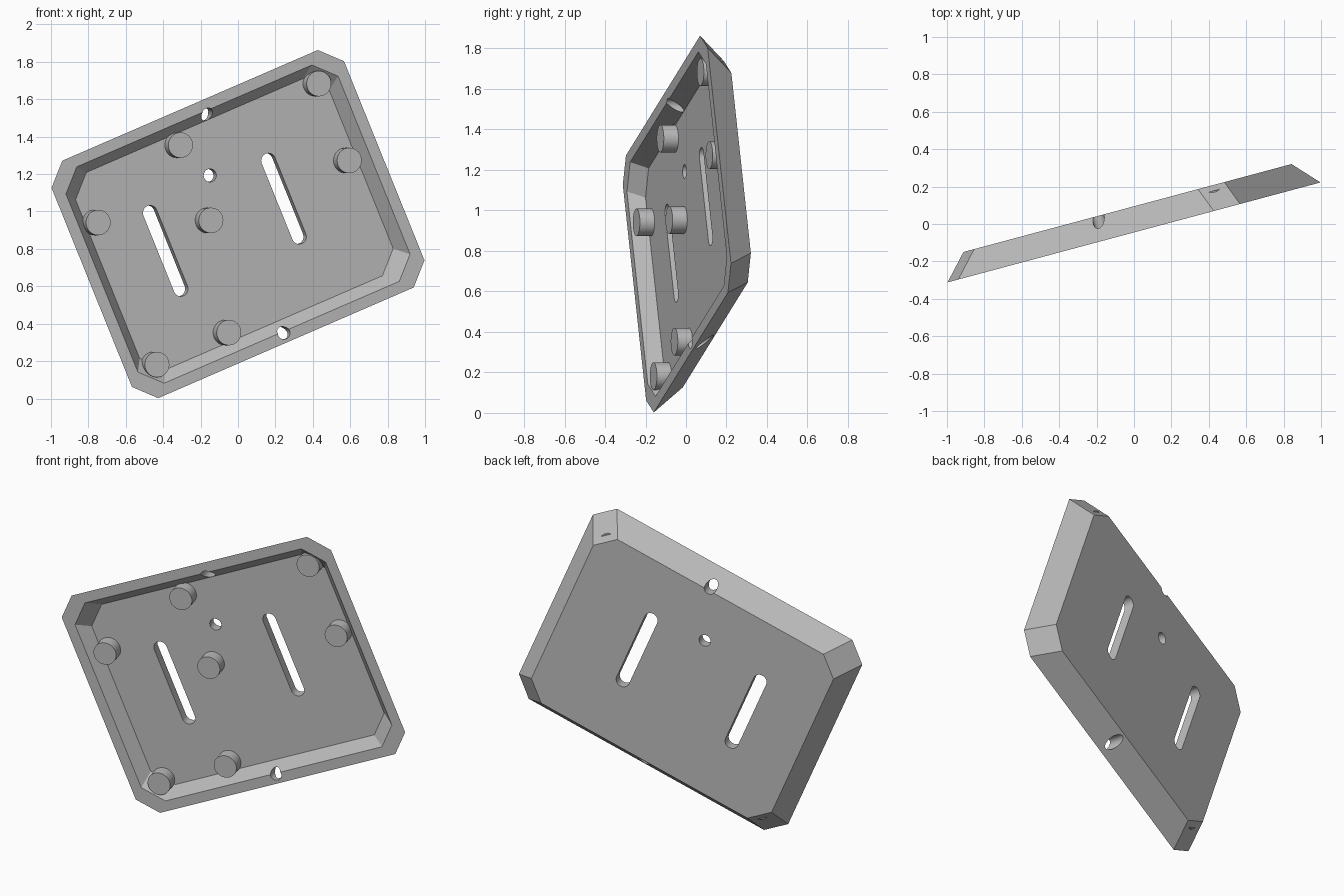
import bpy, bmesh
from math import radians, sin, cos, pi
from mathutils import Matrix

cube = bpy.data.objects.get("Cube")
if cube:
    bpy.data.objects.remove(cube, do_unlink=True)

grey = bpy.data.materials.new("plain_grey")
grey.use_nodes = True
colour = (0.5, 0.5, 0.5, 1)
grey.diffuse_color = colour
grey.node_tree.nodes["Principled BSDF"].inputs["Base Color"].default_value = colour

# The tray is built flat with its open side up, then stood up and tilted
TILT = (Matrix.Translation((0, -0.045, 0.9325)) @ Matrix.Rotation(radians(15), 4, 'Z')
        @ Matrix.Rotation(radians(90), 4, 'X') @ Matrix.Rotation(radians(22.7), 4, 'Z'))
HALF_W, HALF_H, CHAMFER = 0.8775, 0.688, 0.111
DEPTH, FLOOR = 0.135, 0.075


def make_object(name, bm):
    bmesh.ops.recalc_face_normals(bm, faces=bm.faces)
    mesh = bpy.data.meshes.new(name)
    bm.to_mesh(mesh)
    bm.free()
    mesh.materials.append(grey)
    obj = bpy.data.objects.new(name, mesh)
    bpy.context.collection.objects.link(obj)
    obj.matrix_world = TILT
    return obj


def octagon(bm, inset, z):
    w, h, c = HALF_W - inset, HALF_H - inset, CHAMFER
    pts = [(w, h - c), (w - c, h), (c - w, h), (-w, h - c),
           (-w, c - h), (c - w, -h), (w - c, -h), (w, c - h)]
    return [bm.verts.new((x, y, z)) for x, y in pts]


def add_prism(bm, outline, low, high):
    bottom = [bm.verts.new((x, y, low)) for x, y in outline]
    top = [bm.verts.new((x, y, high)) for x, y in outline]
    bm.faces.new(bottom)
    bm.faces.new(top)
    for i in range(len(outline)):
        j = (i + 1) % len(outline)
        bm.faces.new((bottom[i], bottom[j], top[j], top[i]))


def capsule(x, y, radius, half_length=0, steps=16):
    # Round outline, stretched along y for slots
    pts = []
    for end in (0, 1):
        shift = half_length * (1 - 2 * end)
        last = steps + 1 if half_length else steps
        for i in range(last):
            a = pi * (end + i / steps)
            pts.append((x + radius * cos(a), y + shift + radius * sin(a)))
    return pts


# Tray shell: back face, sloped sides, rim, inner walls and floor
bm = bmesh.new()
loops = [octagon(bm, inset, z) for inset, z in
         ((0.095, -DEPTH), (0, 0), (0.061, 0), (0.117, -FLOOR))]
for lower, upper in zip(loops, loops[1:]):
    for i in range(8):
        j = (i + 1) % 8
        bm.faces.new((lower[i], lower[j], upper[j], upper[i]))
bm.faces.new(loops[0])
bm.faces.new(loops[-1])
tray = make_object("tray", bm)

# Slots and round holes
bm = bmesh.new()
for x, y, radius, half in ((-0.407, 0.015, 0.04, 0.22), (0.305, 0.02, 0.04, 0.22),
                           (-0.024, 0.292, 0.035, 0),
                           (0.075, 0.605, 0.034, 0), (0.01, -0.635, 0.034, 0)):
    add_prism(bm, capsule(x, y, radius, half), -0.3, 0.2)
cutter = make_object("hole_cutter", bm)
cutter.hide_render = True
cut = tray.modifiers.new("holes", 'BOOLEAN')
cut.operation = 'DIFFERENCE'
cut.solver = 'EXACT'
cut.object = cutter
bpy.context.view_layer.update()
bpy.context.view_layer.objects.active = tray
tray.select_set(True)
bpy.ops.object.modifier_apply(modifier=cut.name)
bpy.data.objects.remove(cutter, do_unlink=True)

# Support pegs, sunk into the floor
pegs = []
for n, (x, y) in enumerate(((-0.71, 0.306), (-0.13, 0.512), (0.703, 0.52), (0.7, 0.076),
                            (-0.13, 0.076), (-0.27, -0.516), (-0.703, -0.52)), 1):
    bm = bmesh.new()
    add_prism(bm, capsule(x, y, 0.068), -0.105, 0)
    pegs.append(make_object(f"peg_{n}", bm))

bpy.ops.object.select_all(action='DESELECT')
for obj in [tray] + pegs:
    obj.select_set(True)
bpy.context.view_layer.objects.active = tray
bpy.ops.object.shade_smooth_by_angle(angle=radians(25))
